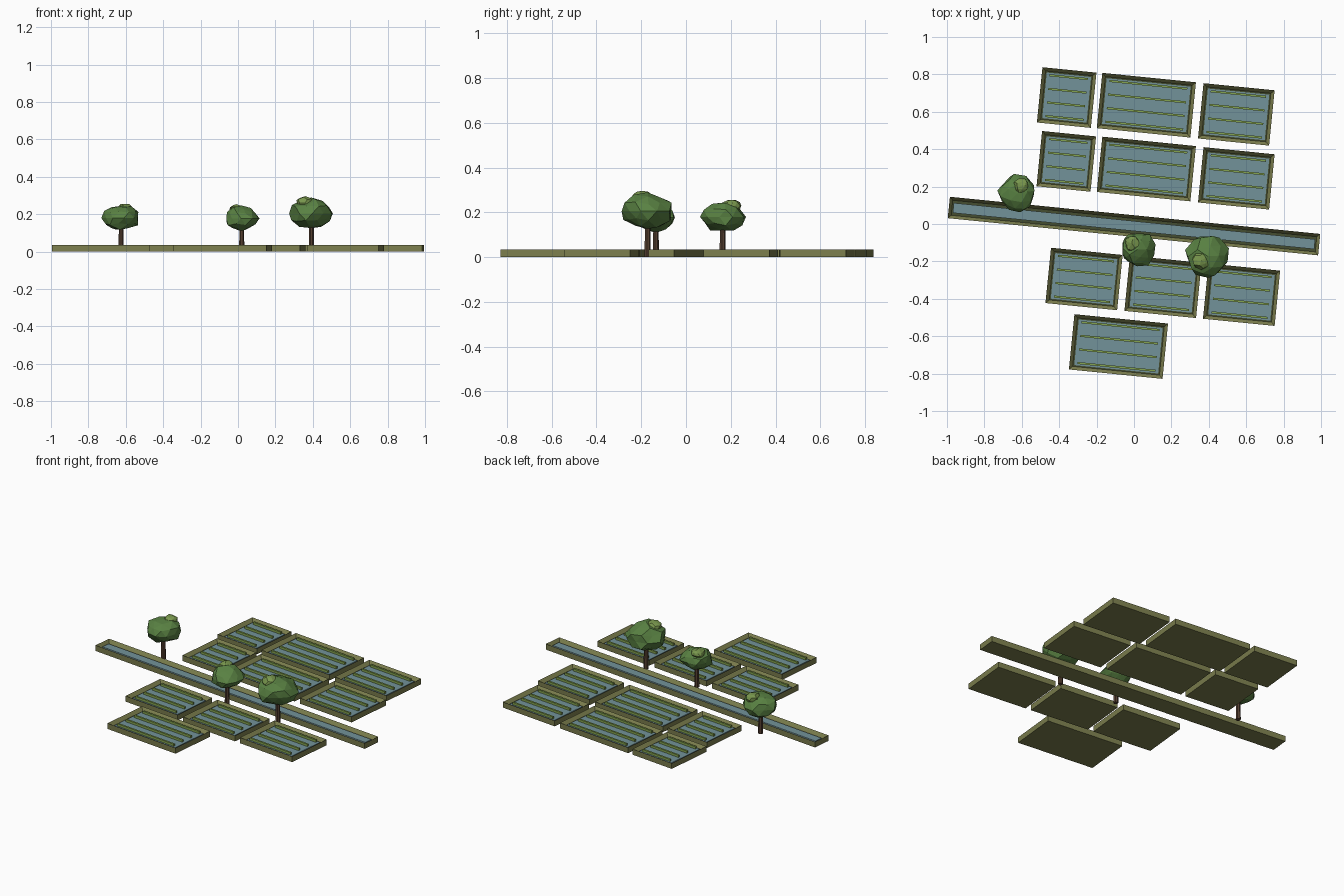
import bpy, bmesh, math, random
from mathutils import Matrix, Vector

if "Cube" in bpy.data.objects:
    bpy.data.objects.remove(bpy.data.objects["Cube"])

random.seed(4)
TILT = -0.1      # whole field layout is turned slightly
BANK_H = 0.035


def material(name, rgb):
    m = bpy.data.materials.new(name)
    m.diffuse_color = (*rgb, 1)
    m.use_nodes = True
    m.node_tree.nodes["Principled BSDF"].inputs["Base Color"].default_value = m.diffuse_color
    return m


EARTH = material("earth_bank", (0.20, 0.21, 0.075))
MUD = material("wet_mud", (0.06, 0.075, 0.03))
WATER = material("water", (0.17, 0.29, 0.32))
RICE = material("rice_shoots", (0.24, 0.38, 0.08))
BARK = material("bark", (0.09, 0.05, 0.03))
LEAF = material("leaves", (0.10, 0.22, 0.055))
LEAF_LIGHT = material("young_leaves", (0.19, 0.31, 0.075))


def finish(bm, name, mats, loc=(0, 0, 0), turn=0.0):
    me = bpy.data.meshes.new(name)
    bm.to_mesh(me)
    bm.free()
    for m in mats:
        me.materials.append(m)
    ob = bpy.data.objects.new(name, me)
    ob.location = loc
    ob.rotation_euler.z = turn
    bpy.context.collection.objects.link(ob)
    return ob


def add_box(bm, size, centre):
    mat = Matrix.Translation(centre) @ Matrix.Diagonal((*size, 1))
    return bmesh.ops.create_cube(bm, size=1, matrix=mat)["verts"]


def basin(name, x, y, w, d, rim, floor):
    """Earth bank: a slab whose top is inset and sunk."""
    bm = bmesh.new()
    add_box(bm, (w, d, BANK_H), (0, 0, BANK_H / 2))
    bm.normal_update()
    top = max(bm.faces, key=lambda f: f.calc_center_median().z)
    bmesh.ops.inset_region(bm, faces=[top], thickness=rim)
    for v in top.verts:
        v.co.z = floor
    top.material_index = 1
    finish(bm, name, [EARTH, MUD], (x, y, 0), TILT)


def water(name, x, y, w, d, low, high):
    bm = bmesh.new()
    add_box(bm, (w, d, high - low), (0, 0, (low + high) / 2))
    finish(bm, name, [WATER], (x, y, 0), TILT)


# irrigation canal
basin("canal_bank", 0, -0.011, 1.99, 0.115, 0.024, 0.012)
water("canal_water", 0, -0.011, 1.942, 0.053, 0.010, 0.022)

# paddies: centre x, centre y, width
DEPTH, RIM = 0.297, 0.026
PADDIES = [
    (-0.36, 0.676, 0.29), (0.066, 0.635, 0.503), (0.547, 0.586, 0.382),
    (-0.362, 0.335, 0.29), (0.066, 0.294, 0.503), (0.547, 0.244, 0.382),
    (-0.267, -0.294, 0.385), (0.155, -0.336, 0.385), (0.575, -0.378, 0.385),
    (-0.083, -0.655, 0.503),
]
for i, (x, y, w) in enumerate(PADDIES, 1):
    basin(f"paddy_bank_{i}", x, y, w, DEPTH, RIM, 0.015)
    water(f"paddy_water_{i}", x, y, w - 2 * RIM, DEPTH - 2 * RIM, 0.010, 0.020)
    # four rows of shoots
    bm = bmesh.new()
    for k in range(4):
        add_box(bm, (w - 0.085, 0.011, 0.016), (0, (k - 1.5) * 0.073, 0.026))
    finish(bm, f"rice_rows_{i}", [RICE], (x, y, 0), TILT)


def blob(name, centre, radii, mat, jitter):
    """Faceted foliage clump."""
    bm = bmesh.new()
    bmesh.ops.create_icosphere(bm, subdivisions=2, radius=1)
    spin = Matrix.Rotation(random.uniform(0, 6), 3, "Z")
    for v in bm.verts:
        p = spin @ v.co * random.uniform(1 - jitter, 1 + jitter)
        v.co = Vector(a * b for a, b in zip(p, radii))
    finish(bm, name, [mat], centre)


def tree(n, x, y, r, z, rz, clump):
    # trunk
    bm = bmesh.new()
    bmesh.ops.create_cone(bm, cap_ends=True, segments=7, radius1=0.015,
                          radius2=0.011, depth=z,
                          matrix=Matrix.Translation((0, 0, z / 2)))
    finish(bm, f"trunk_{n}", [BARK], (x, y, 0))
    # main crown and a lighter top clump
    blob(f"crown_{n}", (x, y, z), (r, r, rz), LEAF, 0.11)
    c = r * 0.42
    blob(f"crown_top_{n}", clump, (c, c, c * 0.7), LEAF_LIGHT, 0.12)


tree(1, -0.625, 0.163, 0.098, 0.180, 0.068, (-0.605, 0.205, 0.229))
tree(2, 0.02, -0.135, 0.093, 0.178, 0.065, (-0.01, -0.105, 0.226))
tree(3, 0.393, -0.172, 0.115, 0.205, 0.078, (0.36, -0.195, 0.260))
